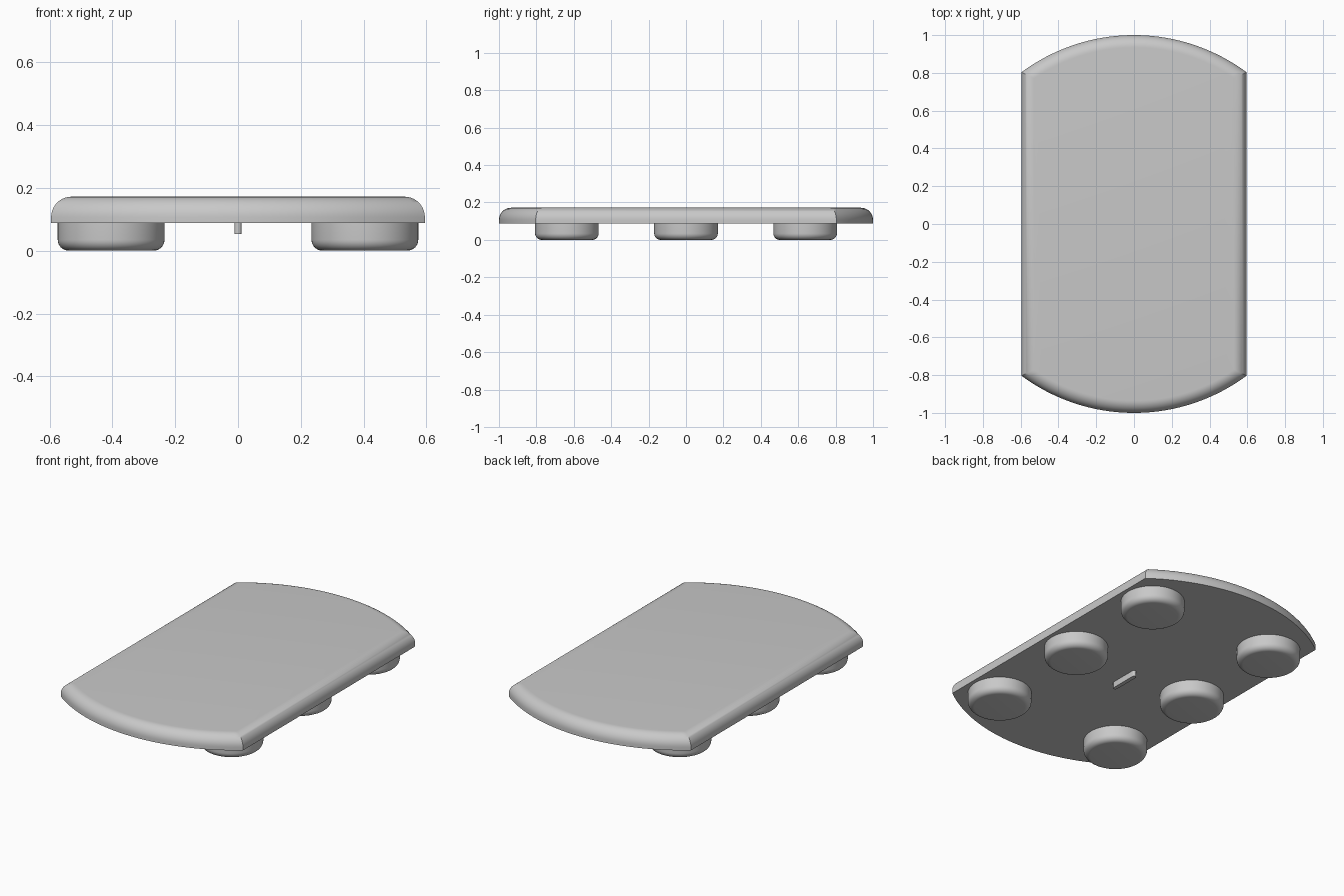
import bpy, bmesh
from math import sin, cos, pi, asin, radians

cube = bpy.data.objects.get("Cube")
if cube:
    bpy.data.objects.remove(cube, do_unlink=True)

grey = bpy.data.materials.new("plain grey")
grey.use_nodes = True
colour = (0.58, 0.58, 0.58, 1)
grey.diffuse_color = colour
grey.node_tree.nodes["Principled BSDF"].inputs["Base Color"].default_value = colour


def loft(name, rings):
    """Skin a stack of equal rings, bottom to top, and cap both ends."""
    bm = bmesh.new()
    loops = [[bm.verts.new(p) for p in ring] for ring in rings]
    n = len(loops[0])
    for a, b in zip(loops, loops[1:]):
        for i in range(n):
            j = (i + 1) % n
            bm.faces.new((a[i], a[j], b[j], b[i]))
    bm.faces.new(loops[0][::-1])
    bm.faces.new(loops[-1])
    bmesh.ops.recalc_face_normals(bm, faces=bm.faces)
    mesh = bpy.data.meshes.new(name)
    bm.to_mesh(mesh)
    bm.free()
    mesh.materials.append(grey)
    obj = bpy.data.objects.new(name, mesh)
    bpy.context.collection.objects.link(obj)
    bpy.ops.object.select_all(action="DESELECT")
    obj.select_set(True)
    bpy.context.view_layer.objects.active = obj
    bpy.ops.object.shade_smooth_by_angle(angle=radians(30))
    return obj


def fillet(radius, steps):
    """Pairs of (inset, rise) along a quarter round, from wall to cap."""
    angles = [pi / 2 * i / steps for i in range(steps + 1)]
    return [(radius * (1 - cos(a)), radius * sin(a)) for a in angles]


def slab_ring(inset, z, steps=48):
    """Disc outline trimmed by two straight sides."""
    radius, half = 1 - inset, 0.595 - inset
    sweep = asin(half / radius)
    ring = []
    for side in (1, -1):
        for i in range(steps + 1):
            a = sweep * (1 - 2 * i / steps)
            ring.append((side * radius * sin(a), side * radius * cos(a), z))
    return ring


def circle(x, y, radius, z, steps=64):
    return [(x + radius * cos(2 * pi * i / steps),
             y + radius * sin(2 * pi * i / steps), z) for i in range(steps)]


# Slab with a rounded upper rim
BASE, TOP, RIM = 0.088, 0.172, 0.065
loft("slab", [slab_ring(0, BASE)] +
     [slab_ring(d, TOP - RIM + h) for d, h in fillet(RIM, 10)])

# Six round feet with rounded lower rims
FOOT, EDGE = 0.17, 0.035
for side, x in (("left", 0.404), ("right", -0.404)):
    for place, y in (("front", -0.637), ("middle", 0), ("back", 0.637)):
        lower = [circle(x, y, FOOT - d, EDGE - h) for d, h in fillet(EDGE, 8)]
        loft(f"foot_{place}_{side}", lower[::-1] + [circle(x, y, FOOT, BASE)])


# Slim round-ended key under the centre
def key_ring(z, radius=0.0115, length=0.155, steps=12):
    ring = []
    for start, y in ((0, 0), (pi, -length)):
        for i in range(steps + 1):
            a = start + pi * i / steps
            ring.append((radius * cos(a), y + radius * sin(a), z))
    return ring


loft("key", [key_ring(0.053), key_ring(BASE)])
